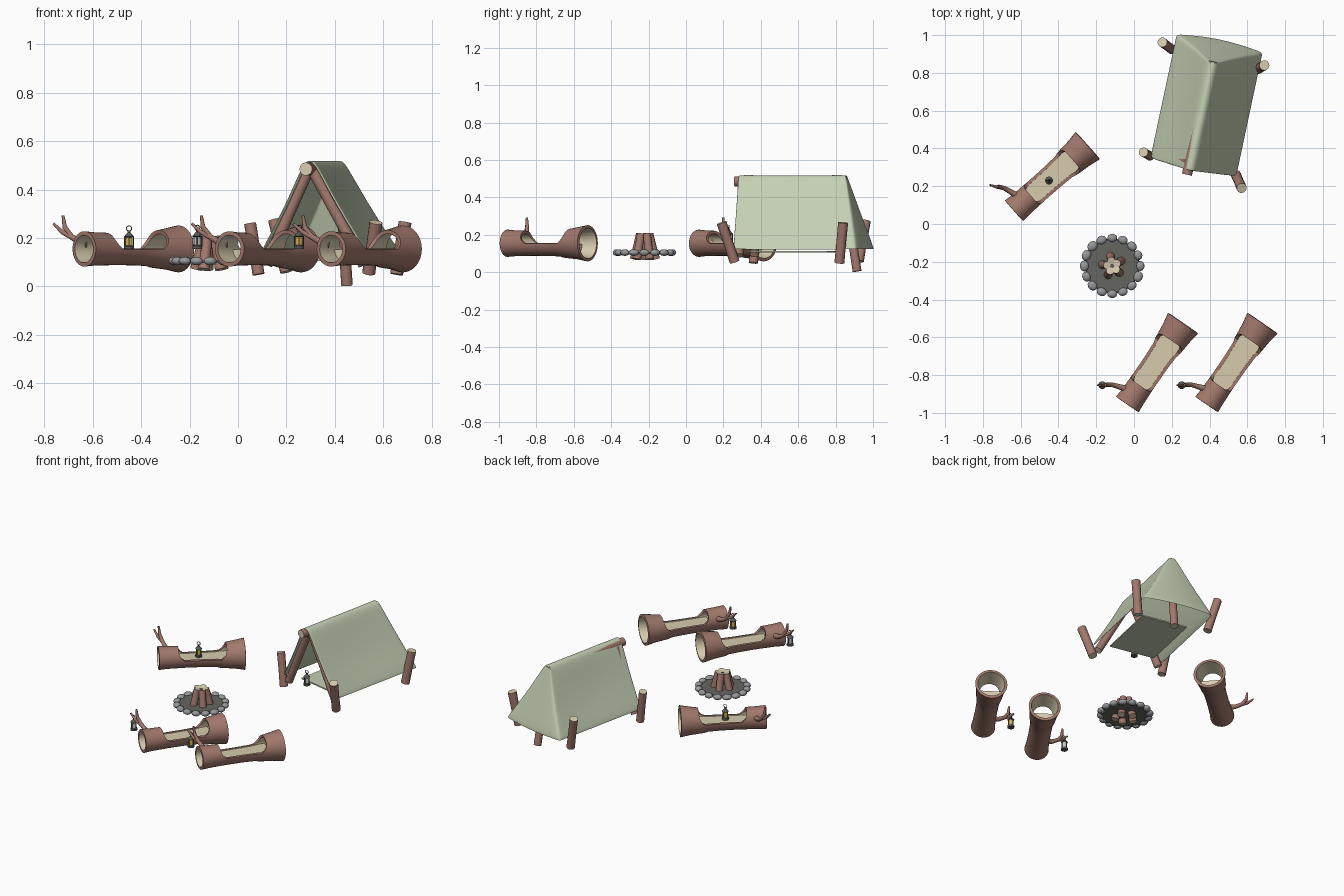
import bpy, bmesh, math, random
from mathutils import Vector, Matrix

if "Cube" in bpy.data.objects:
    bpy.data.objects.remove(bpy.data.objects["Cube"])
random.seed(4)

def mat(name, c):
    m = bpy.data.materials.new(name)
    m.diffuse_color = (*c, 1)
    m.use_nodes = True
    m.node_tree.nodes["Principled BSDF"].inputs["Base Color"].default_value = m.diffuse_color
    return m
BARK = mat("bark", (.36, .19, .15)); WOOD = mat("cut_wood", (.68, .6, .42))
CLOTH = mat("canvas", (.55, .62, .45)); STONE = mat("stone", (.3, .31, .32))
ASH = mat("ash", (.13, .13, .12)); METAL = mat("metal", (.1, .1, .1))
GLOW = mat("glow", (.7, .45, .08)); GLASS = mat("glass", (.6, .6, .58))

def finish(name, bm, mats, M=Matrix(), mods=(), angle=40):
    bmesh.ops.recalc_face_normals(bm, faces=bm.faces)
    me = bpy.data.meshes.new(name)
    bm.to_mesh(me); bm.free()
    ob = bpy.data.objects.new(name, me)
    bpy.context.collection.objects.link(ob)
    for m in mats:
        me.materials.append(m)
    ob.matrix_world = M
    bpy.ops.object.select_all(action='DESELECT')
    bpy.context.view_layer.objects.active = ob
    ob.select_set(True)
    for kind, props in mods:
        md = ob.modifiers.new(kind.lower(), kind)
        for k, v in props.items():
            setattr(md, k, v)
        bpy.ops.object.modifier_apply(modifier=md.name)
    bpy.ops.object.shade_smooth_by_angle(angle=math.radians(angle))
    return ob

def tube(bm, pts, radii, n=14, cap_mat=1):
    """Round tube through points, with capped ends."""
    pts = [Vector(p) for p in pts]
    rings = []
    for i, p in enumerate(pts):
        d = (pts[min(i + 1, len(pts) - 1)] - pts[max(i - 1, 0)]).normalized()
        a = d.orthogonal().normalized() if i == 0 else (a - d * a.dot(d)).normalized()
        b = d.cross(a)
        rings.append([bm.verts.new(p + radii[i] * (a * math.cos(t) + b * math.sin(t)))
                      for t in (2 * math.pi * k / n for k in range(n))])
    for r, s in zip(rings, rings[1:]):
        for k in range(n):
            bm.faces.new((r[k], r[(k + 1) % n], s[(k + 1) % n], s[k]))
    for r in (rings[0], rings[-1]):
        bm.faces.new(r).material_index = cap_mat

def pole(name, p, q, r0, r1=None, M=Matrix()):
    bm = bmesh.new()
    p, q = Vector(p), Vector(q)
    tube(bm, [p, p.lerp(q, .5), q], [r0, (r0 + (r1 or r0)) * .48, r1 or r0])
    return finish(name, bm, [BARK, WOOD], M)

def lantern(name, loc, light):
    bm = bmesh.new()
    prof = [(0, .021), (.012, .021), (.016, .015), (.05, .015), (.053, .021), (.066, .01), (.07, .006), (.078, .006)]
    tube(bm, [(0, 0, z) for z, r in prof], [r for z, r in prof], 12, 0)
    bm.faces.ensure_lookup_table()
    for f in bm.faces:
        if .02 < f.calc_center_median().z < .048:
            f.material_index = 1
    for k in range(4):      # cage bars
        a = k * math.pi / 2
        c, s = .018 * math.cos(a), .018 * math.sin(a)
        tube(bm, [(c, s, .01), (c, s, .054)], [.0025] * 2, 6, 0)
    ring = [(.011 * math.cos(t), 0, .087 + .011 * math.sin(t)) for t in (k * math.pi / 6 for k in range(13))]
    tube(bm, ring, [.002] * 13, 6, 0)
    finish(name, bm, [METAL, light], Matrix.Translation(loc))

# --- hollow log benches ---
def bench(name, x, y, deg):
    M = Matrix.Translation((x, y, .155)) @ Matrix.Rotation(math.radians(deg), 4, 'Z')
    N = 32
    prof = [(0, .073), (.05, .069), (.12, .067), (.2, .067), (.28, .068), (.35, .071), (.41, .078), (.46, .086), (.52, .097)]
    bm = bmesh.new()
    rows = []
    for i, (px, r) in enumerate(prof):
        row = []
        for k in range(N):
            t = 2 * math.pi * k / N
            up = 1 - max(0, math.sin(t))
            sx = {2: .035, 6: -.035}.get(i, 0) * up ** 3 if math.sin(t) > -.01 else {2: .035, 6: -.035}.get(i, 0)
            row.append(bm.verts.new((px + sx, r * math.cos(t), r * math.sin(t))))
        rows.append(row)
    for i in range(len(rows) - 1):
        for k in range(N):
            if 2 <= i < 6 and k < N // 2:
                continue        # carved opening
            j = (k + 1) % N
            bm.faces.new((rows[i][k], rows[i][j], rows[i + 1][j], rows[i + 1][k]))
    # make sure bark faces outward before thickening
    finish(name + "_log", bm, [BARK, WOOD], M, [('SOLIDIFY', dict(thickness=.016, offset=-1, material_offset=1, use_even_offset=True))])
    # flat seat filling the lower half
    bm = bmesh.new()
    ends = []
    for px, r in ((.1, .053), (.28, .054), (.36, .058), (.44, .066)):
        ends.append([bm.verts.new((px, r * math.cos(t), r * math.sin(t) - .003))
                     for t in (math.pi + math.pi * k / 12 for k in range(13))])
    for a, b in zip(ends, ends[1:]):
        for k in range(13):
            j = (k + 1) % 13
            bm.faces.new((a[k], a[j], b[j], b[k]))
    bm.faces.new(ends[0]); bm.faces.new(ends[-1])
    finish(name + "_seat", bm, [WOOD], M)
    # forked branch
    bm = bmesh.new()
    tube(bm, [(.065, .05, .02), (.052, .09, .03), (.04, .125, .05), (.025, .15, .09), (.02, .155, .138)],
         [.018, .014, .012, .01, .006], 10, 0)
    tube(bm, [(.042, .12, .046), (.015, .155, .07), (-.005, .187, .105)], [.011, .009, .005], 10, 0)
    finish(name + "_branch", bm, [BARK], M)

bench("left_bench", -.635, .07, 41.5)
bench("front_bench", -.035, -.955, 55.5)
bench("right_bench", .385, -.955, 55.5)
lantern("left_lantern", (-.45, .23, .153), GLOW)
lantern("front_lantern", (-.168, -.853, .155), GLASS)
lantern("right_lantern", (.252, -.853, .155), GLOW)

# --- tent, in its own turned frame ---
T = Matrix.Translation((.315, .305, 0)) @ Matrix.Rotation(math.radians(-12), 4, 'Z')
half = [(.24, 0), (.155, .35), (.085, .68), (.038, .92), (.016, 1)]
prof = [(-w, h) for w, h in half] + [(w, h) for w, h in reversed(half)]
bm = bmesh.new()
def cloth_pt(w, h, t):
    sag = .012 * math.sin(math.pi * t) * math.sin(math.pi * h)
    y = -.005 - .02 * h + t * (.585 + .09 * (1 - h))
    return (w * (1 - sag * 3) - .015 * h, y, .12 + .4 * h - sag * .5)
ts = [0, .03, .25, .5, .75, .96, 1]
g = [[bm.verts.new(cloth_pt(w, h, t)) for w, h in prof] for t in ts]
for a, b in zip(g, g[1:]):
    for k in range(len(prof) - 1):
        bm.faces.new((a[k], a[k + 1], b[k + 1], b[k]))
# sloping back panel
back = []
for i in range(len(half)):
    l, r = g[-1][i], g[-1][len(prof) - 1 - i]
    row = [l]
    for k in (.1, .35, .65, .9):
        p = l.co.lerp(r.co, k)
        p.y += .025 * math.sin(math.pi * k) * (1 - half[i][1])
        row.append(bm.verts.new(p))
    back.append(row + [r])
for a, b in zip(back, back[1:]):
    for k in range(5):
        bm.faces.new((a[k], a[k + 1], b[k + 1], b[k]))
finish("tent_canvas", bm, [CLOTH], T, [('SOLIDIFY', dict(thickness=.01, offset=-1)),
                                      ('SUBSURF', dict(levels=2))], 50)
bm = bmesh.new()
bmesh.ops.create_cube(bm, size=1, matrix=Matrix.Translation((0, .28, .11)) @ Matrix.Diagonal((.3, .42, .008, 1)))
finish("tent_floor", bm, [CLOTH], T)

pole("ridge_pole", (-.025, -.05, .485), (-.015, .565, .485), .027, M=T)
for side, s in (("left", -1), ("right", 1)):
    pole(side + "_frame_leg", (-.02 + s * .012, .02, .475), (s * .205, .02, .09), .024, M=T)
pole("back_prop", (.42, .84, .48), (.45, .915, .005), .024)
pole("front_left_stake", (.05, .38, .26), (.085, .36, .05), .025)
pole("front_right_stake", (.57, .19, .265), (.54, .26, .055), .027)
pole("back_left_stake", (.15, .962, .275), (.2, .925, .06), .026)
pole("back_right_stake", (.69, .84, .265), (.655, .82, .05), .027)
lantern("tent_lantern", (.275, .33, .12), GLASS)

# --- campfire ---
F = Vector((-.115, -.222, .105))
bm = bmesh.new()
tube(bm, [F - Vector((0, 0, .008)), F + Vector((0, 0, .003))], [.145, .14], 32, 0)
finish("ash_bed", bm, [ASH], angle=30)
for k in range(16):
    a = 2 * math.pi * k / 16
    bm = bmesh.new()
    bmesh.ops.create_icosphere(bm, subdivisions=2, radius=1)
    s = random.uniform(.9, 1.05)
    finish("ring_stone", bm, [STONE], Matrix.Translation(F + Vector((.148 * math.cos(a), .148 * math.sin(a), 0)))
           @ Matrix.Rotation(a, 4, 'Z') @ Matrix.Diagonal((.024 * s, .029 * s, .018, 1)))
for k in range(5):
    a = 2 * math.pi * k / 5 + .5
    d = Vector((math.cos(a), math.sin(a), 0))
    pole("fire_log", F + d * .06 + Vector((0, 0, -.035)), F + d * .027 + Vector((0, 0, .1)), .024, .021)
